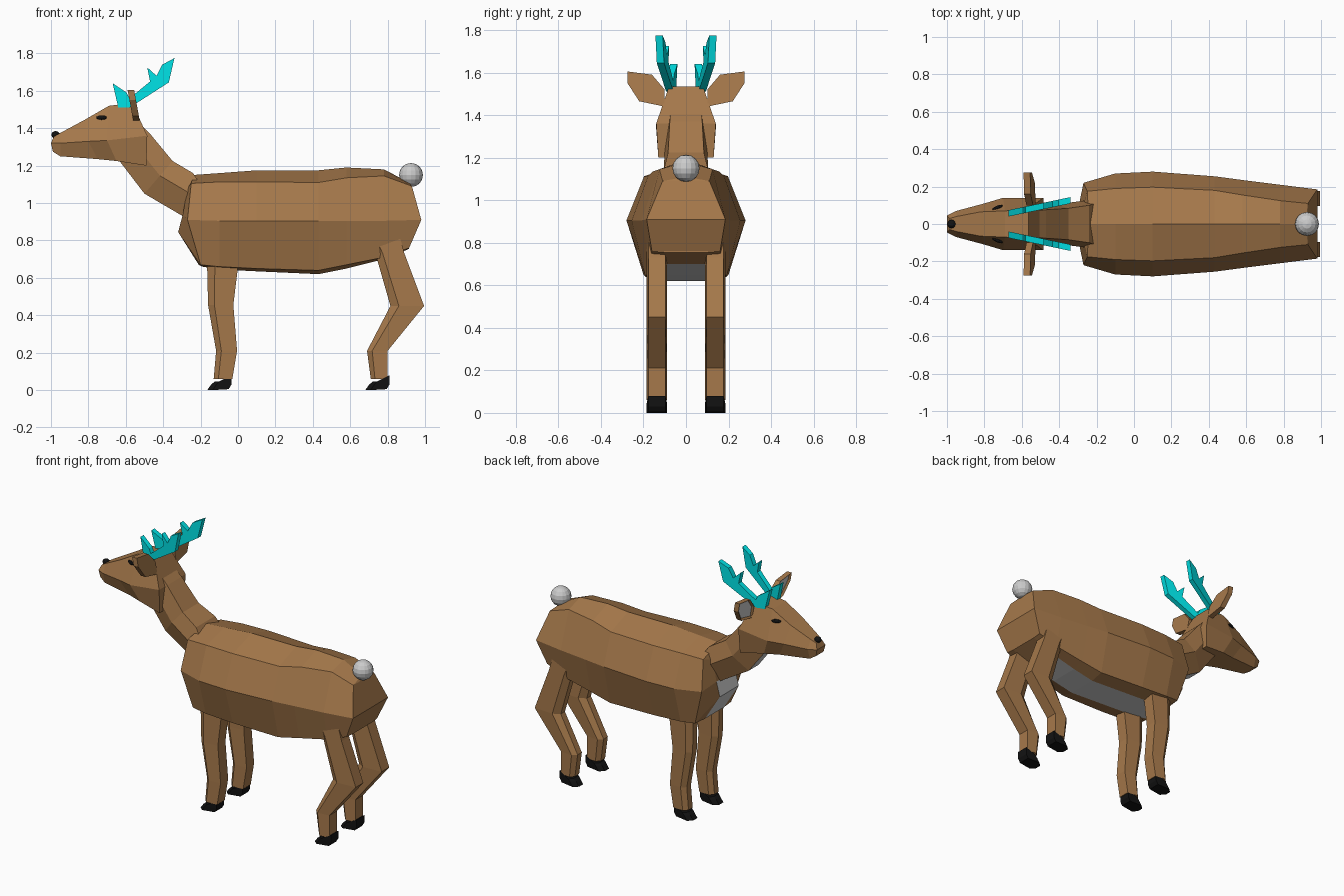
import bpy, bmesh
from mathutils import Vector

if "Cube" in bpy.data.objects:
    bpy.data.objects.remove(bpy.data.objects["Cube"])


def material(name, rgb):
    m = bpy.data.materials.new(name)
    m.diffuse_color = (*rgb, 1)
    m.use_nodes = True
    m.node_tree.nodes["Principled BSDF"].inputs["Base Color"].default_value = m.diffuse_color
    return m


BROWN = material("brown", (0.38, 0.19, 0.07))
BLACK = material("black", (0.006, 0.006, 0.006))
CYAN = material("cyan", (0.0, 0.75, 0.78))


def finish(bm, name, mat, grey=None):
    bmesh.ops.remove_doubles(bm, verts=bm.verts, dist=0.0005)
    bmesh.ops.dissolve_degenerate(bm, edges=bm.edges, dist=0.0005)
    bmesh.ops.recalc_face_normals(bm, faces=bm.faces)
    me = bpy.data.meshes.new(name)
    me.materials.append(mat)
    if grey:
        me.materials.append(None)
        for f in bm.faces:
            if grey(f):
                f.material_index = 1
    bm.to_mesh(me)
    bm.free()
    ob = bpy.data.objects.new(name, me)
    bpy.context.collection.objects.link(ob)
    return ob


def loft(name, rings, mat, yc=0.0, grey=None):
    """Skin mirrored half-rings of (x, half width, z), closed with strip caps."""
    bm = bmesh.new()
    g = [[[bm.verts.new((x, yc + s * y, z)) for x, y, z in r] for r in rings] for s in (1, -1)]
    n, m = len(rings), len(rings[0])
    for i in range(n - 1):
        for side in g:
            for j in range(m - 1):
                bm.faces.new((side[i][j], side[i][j + 1], side[i + 1][j + 1], side[i + 1][j]))
        for j in (0, m - 1):
            bm.faces.new((g[0][i][j], g[1][i][j], g[1][i + 1][j], g[0][i + 1][j]))
    for i in (0, n - 1):
        for j in range(m - 1):
            bm.faces.new((g[0][i][j], g[0][i][j + 1], g[1][i][j + 1], g[1][i][j]))
    return finish(bm, name, mat, grey)


def plate(front, back):
    bm = bmesh.new()
    a = [bm.verts.new(p) for p in front]
    b = [bm.verts.new(p) for p in back]
    face = bm.faces.new(a)
    bm.faces.new(b[::-1])
    for i in range(len(a)):
        k = (i + 1) % len(a)
        bm.faces.new((a[i], b[i], b[k], a[k]))
    bmesh.ops.recalc_face_normals(bm, faces=bm.faces)
    return bm, face


def ball(name, loc, scale, mat=None, turn=0, seg=16):
    bm = bmesh.new()
    bmesh.ops.create_uvsphere(bm, u_segments=seg, v_segments=seg // 2, radius=1)
    me = bpy.data.meshes.new(name)
    bm.to_mesh(me)
    bm.free()
    if mat:
        me.materials.append(mat)
    ob = bpy.data.objects.new(name, me)
    ob.location, ob.scale, ob.rotation_euler = loc, scale, (0, 0, turn)
    bpy.context.collection.objects.link(ob)


# Body: chest ring, front ring, regular sections, rump ring
body = [
    [(-.25, 0, 1.12), (-.27, .10, 1.08), (-.295, .10, .94), (-.32, .10, .845), (-.21, .10, .67)],
    [(-.24, 0, 1.15), (-.25, .175, 1.105), (-.27, .22, .91), (-.2, .19, .67), (-.19, .1, .66)],
]
for x, wu, w, wl, zt, zu, zl, zb in [
        (-.1, .19, .27, .20, 1.16, 1.113, .66, .645),
        (.1, .197, .28, .20, 1.175, 1.113, .65, .635),
        (.43, .18, .255, .19, 1.175, 1.11, .64, .62),
        (.58, .155, .235, .18, 1.19, 1.135, .67, .65),
        (.78, .125, .21, .17, 1.18, 1.145, .71, .70)]:
    body.append([(x, 0, zt), (x, wu, zu), (x, w, .905), (x, wl, zl), (x, .1, zb)])
body.append([(.915, 0, 1.11), (.93, .11, 1.09), (.98, .185, .91), (.915, .16, .76), (.915, .1, .755)])


def underside(f):
    c = f.calc_center_median()
    return c.x < .75 and c.z < .96 and all(abs(v.co.y) < .105 for v in f.verts)


loft("body", body, BROWN, grey=underside)

# Neck: top line, bottom line and half width per section
neck = []
for xt, zt, xb, zb, w in [(-.2, 1.1, -.25, .9, .14), (-.24, 1.16, -.295, .93, .125),
                          (-.35, 1.225, -.5, 1.05, .105), (-.47, 1.37, -.63, 1.22, .095),
                          (-.52, 1.42, -.67, 1.28, .09)]:
    neck.append([(xt, w * .8, zt), (xt * .55 + xb * .45, w, zt * .55 + zb * .45), (xb, w * .5, zb)])
loft("neck", neck, BROWN,
     grey=lambda f: f.normal.z < -.3 and abs(f.normal.y) < .1)

# Head: top, cheek and jaw lines from muzzle to skull
loft("head", [
    [(-.985, .03, 1.355), (-1.0, .045, 1.32), (-.99, .04, 1.275)],
    [(-.95, .04, 1.375), (-.95, .07, 1.32), (-.95, .05, 1.25)],
    [(-.82, .065, 1.445), (-.8, .11, 1.33), (-.75, .08, 1.235)],
    [(-.69, .07, 1.52), (-.7, .14, 1.335), (-.65, .105, 1.225)],
    [(-.565, .08, 1.535), (-.485, .14, 1.36), (-.49, .13, 1.2)]], BROWN)

# Nose and tail
ball("nose", (-.975, 0, 1.365), (.023, .023, .02), BLACK, seg=12)
ball("tail", (.925, 0, 1.15), (.064, .064, .064))

# Leg sections as (front x, back x, z)
FRONT = [(-.165, .0, .76), (-.165, .0, .66), (-.16, -.025, .455), (-.117, -.005, .21), (-.13, -.03, .06)]
HIND = [(.68, .86, .84), (.735, .89, .73), (.815, .995, .45), (.69, .80, .21), (.71, .80, .06)]
EAR = [(.10, 1.44), (.22, 1.465), (.275, 1.55), (.275, 1.605), (.16, 1.59), (.10, 1.52)]
ANTLER = [(-.64, 1.51), (-.67, 1.64), (-.595, 1.59), (-.58, 1.56), (-.47, 1.65), (-.485, 1.725),
          (-.435, 1.68), (-.405, 1.74), (-.34, 1.775), (-.37, 1.645), (-.58, 1.51)]


def leg_ring(a, b, z, dz=0.0):
    return [(b, .04, z + dz), (a + .25 * (b - a), .048, z), (a, .022, z)]


for s, side in ((1, "left"), (-1, "right")):
    # Legs and wedge hooves
    for pos, secs, toe in (("front", FRONT, -.165), ("hind", HIND, .68)):
        loft(f"{pos}_leg_{side}", [leg_ring(*p) for p in secs], BROWN, s * .137)
        loft(f"{pos}_hoof_{side}", [leg_ring(toe + .04, toe + .13, .045, .035),
                                    leg_ring(toe + .022, toe + .13, .03, 0),
                                    leg_ring(toe, toe + .115, 0, .005)], BLACK, s * .137)

    # Ears: slanted plates with a grey hollow facing forward
    front = [Vector((-.575 - (z - 1.52) * .18, s * y, z)) for y, z in EAR]
    bm, face = plate(front, [p + Vector((.035, 0, 0)) for p in front])
    bmesh.ops.inset_region(bm, faces=[face], thickness=.012, depth=-.012)
    face.material_index = 1
    ear = finish(bm, f"ear_{side}", BROWN)
    ear.data.materials.append(None)

    # Antlers: branching outline spread outwards towards the tip
    def fan(t):
        return [(x, s * (.072 + (x + .6) * .21 + t), z) for x, z in ANTLER]
    finish(plate(fan(-.017), fan(.017))[0], f"antler_{side}", CYAN)

    # Eyes
    ball(f"eye_{side}", (-.73, s * .088, 1.457), (.031, .010, .012), BLACK, s * .4, 12)
